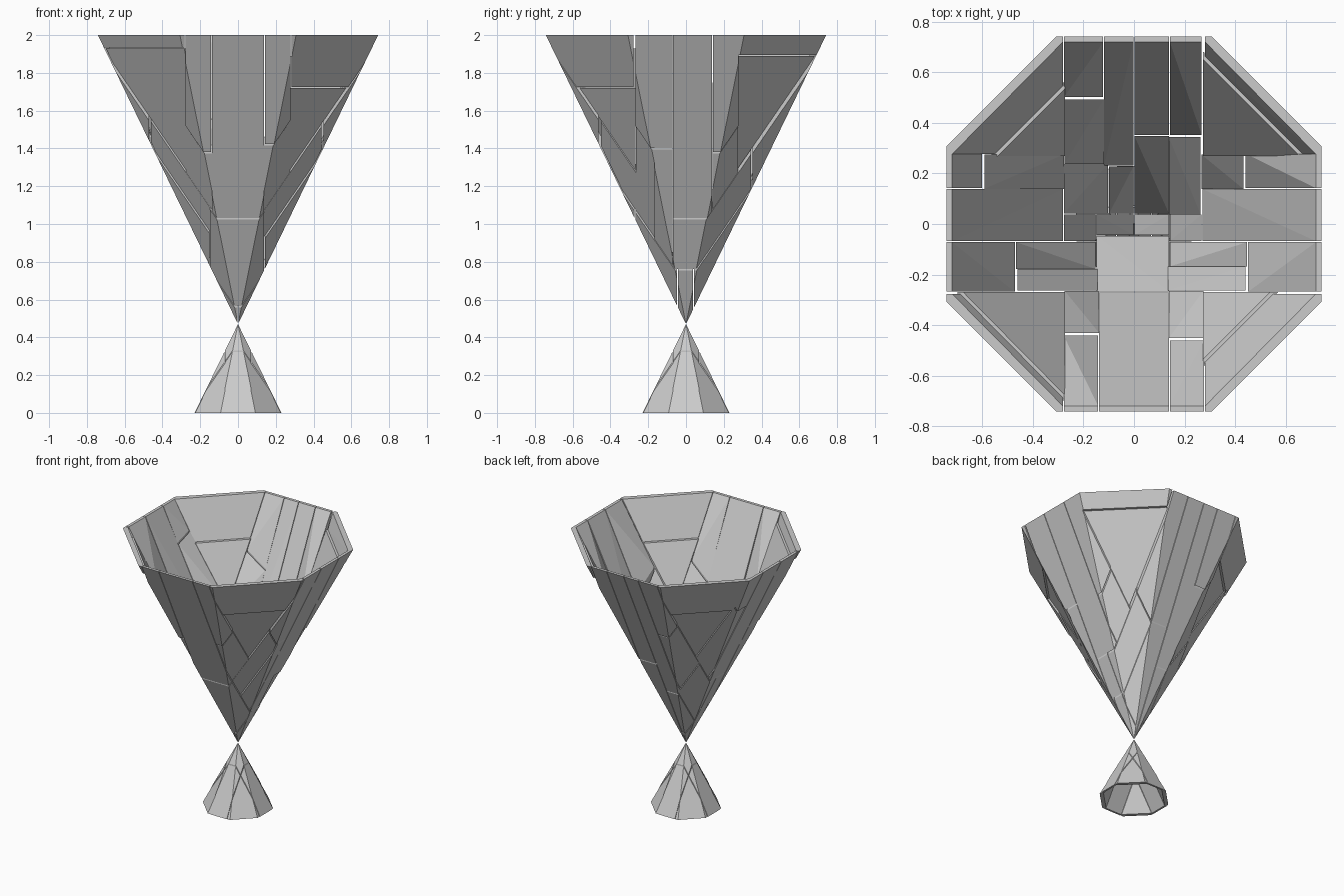
import bpy, bmesh, math
from mathutils import Vector

if "Cube" in bpy.data.objects:
    bpy.data.objects.remove(bpy.data.objects["Cube"])

WAIST = 0.47
BIG = 1.0


def shell(z_end, apothem, thick):
    """Thin octagonal cone with its tip at the waist, open at z_end."""
    bm = bmesh.new()
    loops, tips = [], []
    lift = thick * abs(z_end - WAIST) / apothem * (1 if z_end > WAIST else -1)
    for a, tip_z in ((apothem, WAIST), (apothem - thick, WAIST + lift)):
        r = a / math.cos(math.pi / 8)
        loops.append([bm.verts.new((r * math.cos(math.pi * (i + .5) / 4),
                                    r * math.sin(math.pi * (i + .5) / 4), z_end)) for i in range(8)])
        tips.append(bm.verts.new((0, 0, tip_z)))
    for i in range(8):
        j = (i + 1) % 8
        for loop, tip in zip(loops, tips):
            bm.faces.new((loop[i], loop[j], tip))
        bm.faces.new((loops[0][i], loops[0][j], loops[1][j], loops[1][i]))
    return bm


def piece(name, source, x0, x1, y0, y1, z0=0, z1=2, recess=0.0):
    """Cut one block out of a shell and close it as a convex panel."""
    bm = source.copy()
    gap = 0.002
    for axis, lo, hi in ((0, x0, x1), (1, y0, y1), (2, z0, z1)):
        for value, sign in ((lo, -1), (hi, 1)):
            co, no = Vector(), Vector()
            inset = gap if axis < 2 else 0
            co[axis], no[axis] = value - sign * inset, sign
            bmesh.ops.bisect_plane(bm, geom=bm.verts[:] + bm.edges[:] + bm.faces[:],
                                   dist=1e-6, plane_co=co, plane_no=no, clear_outer=True)
    points = [v.co.copy() for v in bm.verts]
    bm.free()
    if len(points) < 4:
        return
    out = bmesh.new()
    verts = [out.verts.new(p) for p in points]
    bmesh.ops.remove_doubles(out, verts=verts, dist=1e-4)
    bmesh.ops.convex_hull(out, input=out.verts[:])
    bmesh.ops.delete(out, geom=[v for v in out.verts if not v.link_faces], context='VERTS')
    bmesh.ops.dissolve_limit(out, angle_limit=0.01, verts=out.verts[:], edges=out.edges[:])
    bmesh.ops.recalc_face_normals(out, faces=out.faces[:])
    centre = sum(points, Vector()) / len(points)
    push = Vector((centre.x, centre.y, 0)).normalized() * -recess
    bmesh.ops.translate(out, verts=out.verts[:], vec=push)
    mesh = bpy.data.meshes.new(name)
    out.to_mesh(mesh)
    out.free()
    bpy.context.collection.objects.link(bpy.data.objects.new(name, mesh))


bowl = shell(2.0, 0.742, 0.022)
base = shell(0.0, 0.23, 0.014)

# Upright panels of the bowl: x0, x1, y0, y1, recess
front = [(-.14, .14, -BIG, -.27, 0), (-.28, -.14, -BIG, -.44, 0), (-.28, -.14, -.44, -.27, .008),
         (.14, .28, -BIG, -.46, 0), (.14, .28, -.46, -.27, .008), (-.15, .14, -.27, -.045, 0)]
back = [(-.28, -.12, .5, BIG, 0), (-.28, -.12, .24, .5, .006), (-.12, 0, .23, BIG, 0),
        (0, .14, .35, BIG, 0), (.14, .27, .35, BIG, 0), (-.28, -.1, .04, .24, 0),
        (-.1, 0, .04, .23, 0), (0, .14, .04, .35, 0), (.14, .27, .04, .35, .006)]
left = [(-BIG, -.28, -.07, .14, 0), (-.28, -.15, -.07, .04, 0), (-BIG, -.6, .14, .28, 0),
        (-.6, -.28, .14, .28, .006), (-BIG, -.47, -.27, -.07, 0),
        (-.47, -.15, -.18, -.07, 0), (-.47, -.15, -.27, -.18, .008)]
right = [(.27, BIG, -.07, .14, 0), (.14, .27, -.07, .04, 0), (.44, BIG, .14, .28, 0),
         (.27, .44, .14, .28, .006), (.45, BIG, -.27, -.07, 0),
         (.14, .45, -.17, -.07, 0), (.14, .45, -.27, -.17, .008)]
tip = [(-.15, 0, -.045, .04, 0), (0, .14, -.045, .04, 0)]
for name, boxes in (("front_panel", front), ("back_panel", back), ("left_panel", left),
                    ("right_panel", right), ("bowl_tip", tip)):
    for x0, x1, y0, y1, recess in boxes:
        piece(name, bowl, x0, x1, y0, y1, recess=recess)

# Diagonal panels, each split into a rim bar and a slightly recessed lower plate
for name, sx, sy, split in (("front_left_corner", -1, -1, 1.93), ("front_right_corner", 1, -1, 1.72),
                            ("back_right_corner", 1, 1, 1.89), ("back_left_corner", -1, 1, 1.72)):
    xs = sorted((sx * .28, sx * BIG))
    ys = sorted((sy * .275, sy * BIG))
    piece(name + "_rim", bowl, *xs, *ys, z0=split + .004)
    piece(name + "_plate", bowl, *xs, *ys, z1=split, recess=.012)

# Hollow flared foot: four sides, four corners and a closed neck
cut = .07
spans = [(-BIG, -cut), (-cut, cut), (cut, BIG)]
for i, xs in enumerate(spans):
    for j, ys in enumerate(spans):
        if i == j == 1:
            piece("foot_neck", base, *xs, *ys)
        else:
            corner = i != 1 and j != 1
            piece("foot_corner" if corner else "foot_side", base, *xs, *ys,
                  recess=.004 if corner else 0)
bowl.free()
base.free()
